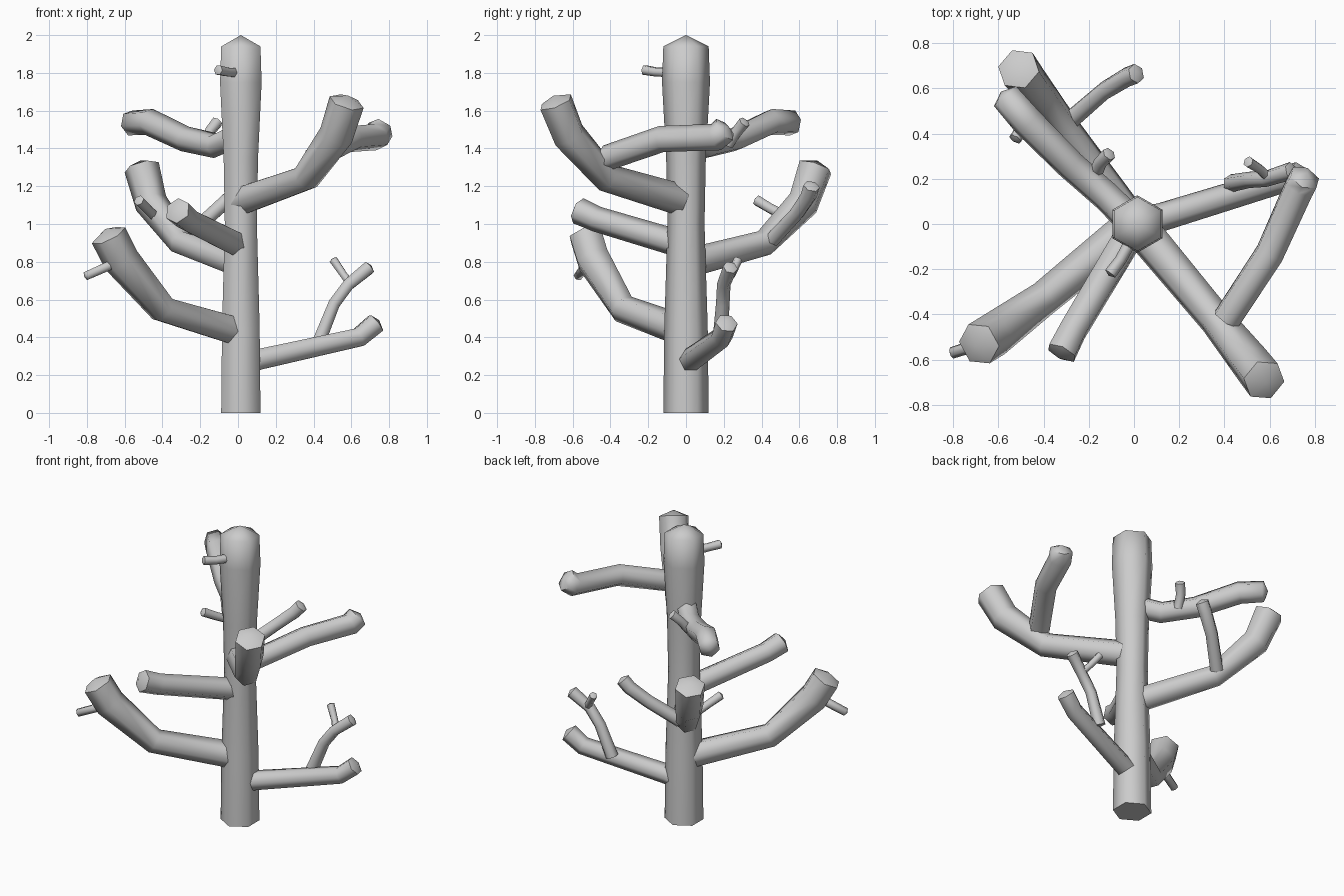
import bpy, bmesh, math
from mathutils import Vector

if "Cube" in bpy.data.objects:
    bpy.data.objects.remove(bpy.data.objects["Cube"])

SIDES = 6


def limb(name, path, tip=0.4, side=Vector((0, 1, 0))):
    """Six-sided tube along (x, y, z, radius) points, ending in a low pointed cap."""
    pts = [Vector(p[:3]) for p in path]
    bm = bmesh.new()
    rings = []
    for i, p in enumerate(pts):
        before = (p - pts[i - 1]).normalized() if i else Vector()
        after = (pts[i + 1] - p).normalized() if i < len(pts) - 1 else Vector()
        t = (before + after).normalized()
        side = (side - t * side.dot(t)).normalized()
        up = t.cross(side)
        r = path[i][3]
        rings.append([bm.verts.new(p + r * (math.cos(a) * side + math.sin(a) * up))
                      for a in (k * math.tau / SIDES for k in range(SIDES))])
    for a, b in zip(rings, rings[1:]):
        for k in range(SIDES):
            n = (k + 1) % SIDES
            bm.faces.new((a[k], a[n], b[n], b[k]))
    bm.faces.new(rings[0][::-1])
    apex = bm.verts.new(pts[-1] + t * path[-1][3] * tip)
    for k in range(SIDES):
        bm.faces.new((rings[-1][k], rings[-1][(k + 1) % SIDES], apex))
    bmesh.ops.recalc_face_normals(bm, faces=bm.faces)
    me = bpy.data.meshes.new(name)
    bm.to_mesh(me)
    bm.free()
    ob = bpy.data.objects.new(name, me)
    bpy.context.collection.objects.link(ob)
    bpy.ops.object.select_all(action='DESELECT')
    bpy.context.view_layer.objects.active = ob
    ob.select_set(True)
    bpy.ops.object.shade_smooth_by_angle(angle=math.radians(65))


# Trunk, slightly waisted in the middle
cx = 0.015
limb("trunk", [(cx, 0, 0, .12), (cx, 0, .45, .115), (cx, 0, 1.0, .098),
               (cx, 0, 1.35, .105), (cx, 0, 1.75, .127), (cx, 0, 1.94, .12)], tip=0.5)

# Lower right branch with a forked shoot
limb("lower_right_branch", [(.03, .01, .26, .065), (.12, .03, .285, .063),
                            (.64, .19, .40, .058), (.73, .215, .475, .06)])
limb("lower_right_shoot", [(.43, .18, .38, .04), (.51, .195, .58, .036),
                           (.585, .20, .68, .036), (.695, .235, .77, .04)])
limb("lower_right_twig", [(.6, .20, .68, .025), (.56, .24, .73, .022), (.505, .275, .81, .025)])

# Lower left branch with a twig
limb("lower_left_branch", [(0, 0, .43, .085), (-.4, -.33, .55, .078),
                           (-.62, -.49, .81, .098), (-.685, -.53, .94, .098)])
limb("lower_left_twig", [(-.68, -.53, .78, .028), (-.805, -.57, .725, .026)])

# Middle front branch
limb("front_branch", [(.01, 0, .885, .072), (-.27, -.47, 1.025, .068), (-.32, -.57, 1.07, .072)])

# Middle back branch with two shoots
limb("back_branch", [(0, 0, .79, .078), (-.3, .415, .9, .07),
                     (-.46, .62, 1.11, .088), (-.51, .685, 1.3, .095)])
limb("back_twig", [(-.43, .55, 1.03, .03), (-.48, .45, 1.08, .028), (-.525, .375, 1.125, .03)])
limb("back_shoot", [(-.28, .46, .92, .045), (-.13, .59, 1.06, .042),
                    (-.03, .65, 1.15, .044), (.01, .665, 1.2, .044)])

# Upper right branch with a long side limb
limb("upper_right_branch", [(.01, 0, 1.12, .085), (.36, -.42, 1.245, .077),
                            (.52, -.62, 1.47, .092), (.575, -.69, 1.645, .095)])
limb("upper_right_limb", [(.41, -.42, 1.35, .068), (.6, -.13, 1.45, .07),
                          (.73, .16, 1.46, .074), (.755, .205, 1.5, .072)])

# Upper back-left branch with a twig
limb("upper_back_branch", [(0, 0, 1.47, .07), (-.12, .12, 1.415, .068), (-.28, .26, 1.45, .068),
                           (-.47, .45, 1.54, .072), (-.57, .565, 1.535, .068)])
limb("upper_back_twig", [(-.17, .22, 1.42, .03), (-.15, .27, 1.49, .03), (-.11, .31, 1.54, .032)])

# Small twig near the top
limb("top_twig", [(0, -.05, 1.8, .028), (-.06, -.16, 1.805, .026), (-.105, -.22, 1.815, .028)])
